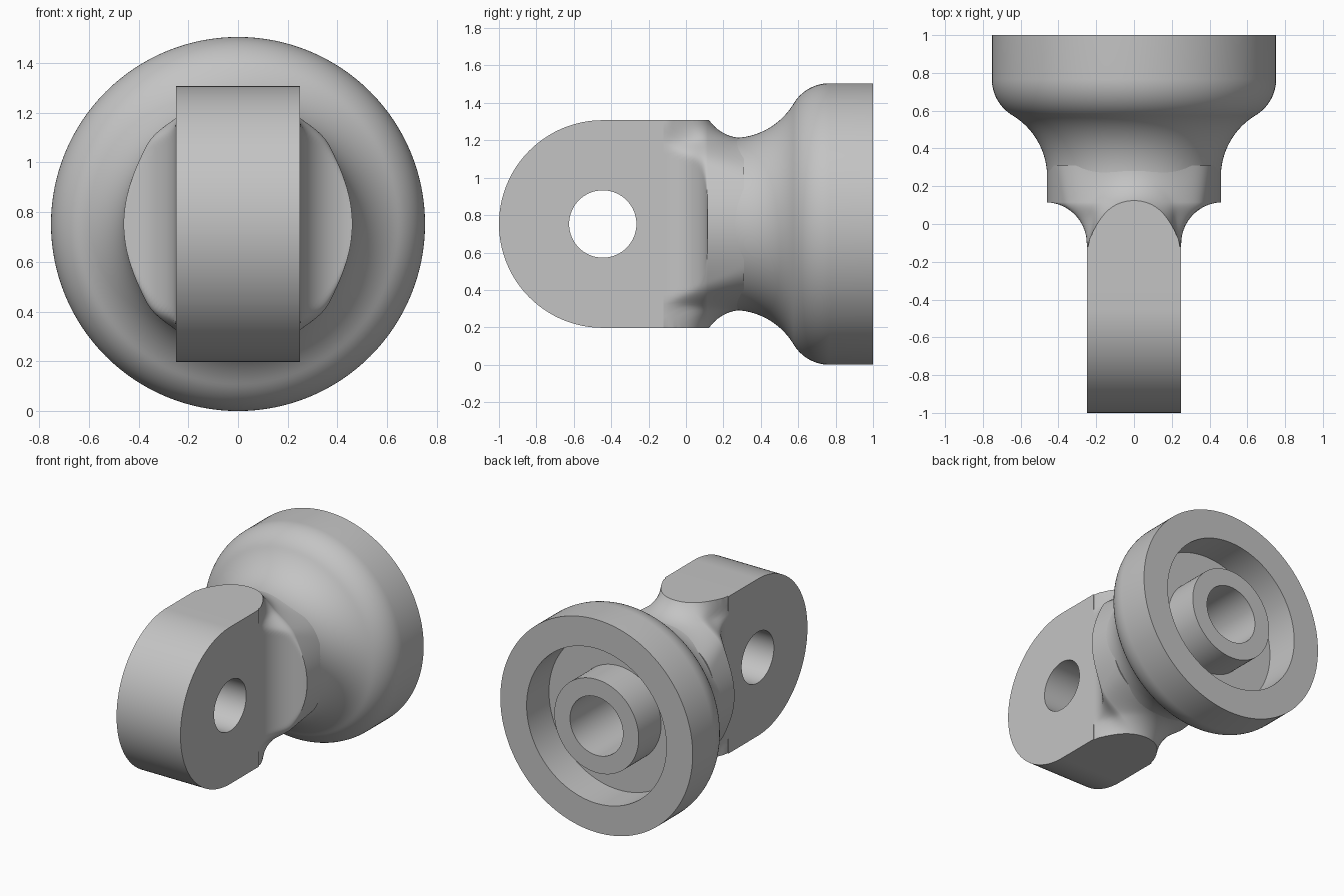
import bpy, bmesh
from math import sin, cos, radians, hypot, pi
from mathutils import Vector

if "Cube" in bpy.data.objects:
    bpy.data.objects.remove(bpy.data.objects["Cube"])

ZC = 0.7525        # height of the main axis
HALF_W = 0.25      # half thickness of the lug
HALF_H = 0.555     # half height of the lug
NECK_R = 0.46
NECK_Y = 0.115     # front face of the neck
FILLET = 0.22
JOIN_Y = -0.12     # where lug meets the blended neck

steel = bpy.data.materials.new("plain_grey")
steel.use_nodes = True
grey = (0.55, 0.55, 0.55, 1)
steel.diffuse_color = grey
steel.node_tree.nodes["Principled BSDF"].inputs["Base Color"].default_value = grey


def make_object(name, bm):
    bmesh.ops.recalc_face_normals(bm, faces=bm.faces[:])
    mesh = bpy.data.meshes.new(name)
    bm.to_mesh(mesh)
    bm.free()
    mesh.materials.append(steel)
    obj = bpy.data.objects.new(name, mesh)
    bpy.context.collection.objects.link(obj)
    return obj


def smooth(obj):
    bpy.ops.object.select_all(action='DESELECT')
    obj.select_set(True)
    bpy.context.view_layer.objects.active = obj
    bpy.ops.object.shade_smooth_by_angle(angle=radians(30))


def prism(name, outline, half):
    """Extrude a (y, z) outline along x."""
    bm = bmesh.new()
    face = bm.faces.new([bm.verts.new((-half, y, z)) for y, z in outline])
    new = bmesh.ops.extrude_face_region(bm, geom=[face])["geom"]
    verts = [v for v in new if isinstance(v, bmesh.types.BMVert)]
    bmesh.ops.translate(bm, verts=verts, vec=(2 * half, 0, 0))
    return make_object(name, bm)


def arc(cy, cz, r, a0, a1, n):
    angles = [radians(a0 + (a1 - a0) * i / n) for i in range(n + 1)]
    return [(cy + r * cos(a), cz + r * sin(a)) for a in angles]


# Lug with a round nose and a pin hole
nose_y = HALF_H - 1
outline = arc(nose_y, ZC, HALF_H, 90, 270, 64)
outline += [(JOIN_Y, ZC - HALF_H), (JOIN_Y, ZC + HALF_H)]
lug = prism("lug", outline, HALF_W)
cutter = prism("pin_hole_cutter", arc(nose_y, ZC, 0.18, 0, 360, 64)[:-1], 0.5)
cut = lug.modifiers.new("pin_hole", 'BOOLEAN')
cut.operation = 'DIFFERENCE'
cut.solver = 'EXACT'
cut.object = cutter
bpy.context.view_layer.objects.active = lug
bpy.ops.object.modifier_apply(modifier=cut.name)
bpy.data.objects.remove(cutter)
smooth(lug)

# Bell: outer curve, rear rim, recess, centre boss and bore
SWEEP, COVE, RIM = 59, 0.38, 0.7525
cove = arc(0.25, NECK_R + COVE, COVE, -90, SWEEP - 90, 24)
y1, r1 = cove[-1]
ease = (RIM - r1) / (1 - cos(radians(SWEEP)))
shoulder = arc(y1 + ease * sin(radians(SWEEP)), RIM - ease, ease, 90 + SWEEP, 90, 16)
profile = [(0.25, 0)] + cove + shoulder[1:] + [
    (1, RIM), (1, 0.547), (0.75, 0.547), (0.75, 0.33),
    (1, 0.33), (1, 0.207), (0.5, 0.207), (0.5, 0)]
bm = bmesh.new()
verts = [bm.verts.new((0, y, ZC + r)) for y, r in profile]
edges = [bm.edges.new(pair) for pair in zip(verts, verts[1:])]
bmesh.ops.spin(bm, geom=verts + edges, cent=(0, 0, ZC), axis=(0, 1, 0),
               angle=2 * pi, steps=128)
bmesh.ops.remove_doubles(bm, verts=bm.verts[:], dist=0.0001)
smooth(make_object("bell", bm))


# Blended neck: lug and neck joined with a rolling fillet
def blend(x, y, z):
    t = min(max((abs(z) - 0.2) / 0.26, 0), 1)
    t = t * t * (3 - 2 * t)
    end = 0.3 - 0.465 * t
    wall = hypot(x, max(y - end, 0)) - HALF_W
    a, b = hypot(x, z) - NECK_R, NECK_Y - y
    neck = hypot(max(a, 0), max(b, 0)) + min(max(a, b), 0)
    return max(FILLET, min(wall, neck)) - hypot(max(FILLET - wall, 0), max(FILLET - neck, 0))


def surface_radius(angle, y):
    lo, hi = 0.2, 0.62
    c, s = cos(angle), sin(angle)
    if blend(hi * c, y, hi * s) < 0:
        return hi
    for _ in range(20):
        mid = (lo + hi) / 2
        if blend(mid * c, y, mid * s) < 0:
            lo = mid
        else:
            hi = mid
    return lo


SIDES, STEPS = 192, 28
stations = [JOIN_Y]
stations += [NECK_Y - FILLET + FILLET * sin(pi / 2 * i / STEPS) for i in range(STEPS + 1)]
stations += [NECK_Y + 0.001 + 0.194 * i / STEPS for i in range(STEPS + 1)]
bm = bmesh.new()
rings = []
for y in stations:
    ring = []
    for i in range(SIDES):
        a = 2 * pi * i / SIDES
        r = surface_radius(a, y)
        ring.append(bm.verts.new((r * cos(a), y, ZC + r * sin(a))))
    rings.append(ring)
for low, high in zip(rings, rings[1:]):
    for i in range(SIDES):
        j = (i + 1) % SIDES
        bm.faces.new((low[i], low[j], high[j], high[i]))
bm.faces.new(rings[0])
bm.faces.new(rings[-1])
# Trim flush with the top and bottom of the lug
for side in (1, -1):
    bmesh.ops.bisect_plane(bm, geom=bm.verts[:] + bm.edges[:] + bm.faces[:],
                           plane_co=Vector((0, 0, ZC + side * HALF_H)),
                           plane_no=Vector((0, 0, side)), clear_outer=True)
    bmesh.ops.holes_fill(bm, edges=[e for e in bm.edges if e.is_boundary], sides=0)
smooth(make_object("blended_neck", bm))
